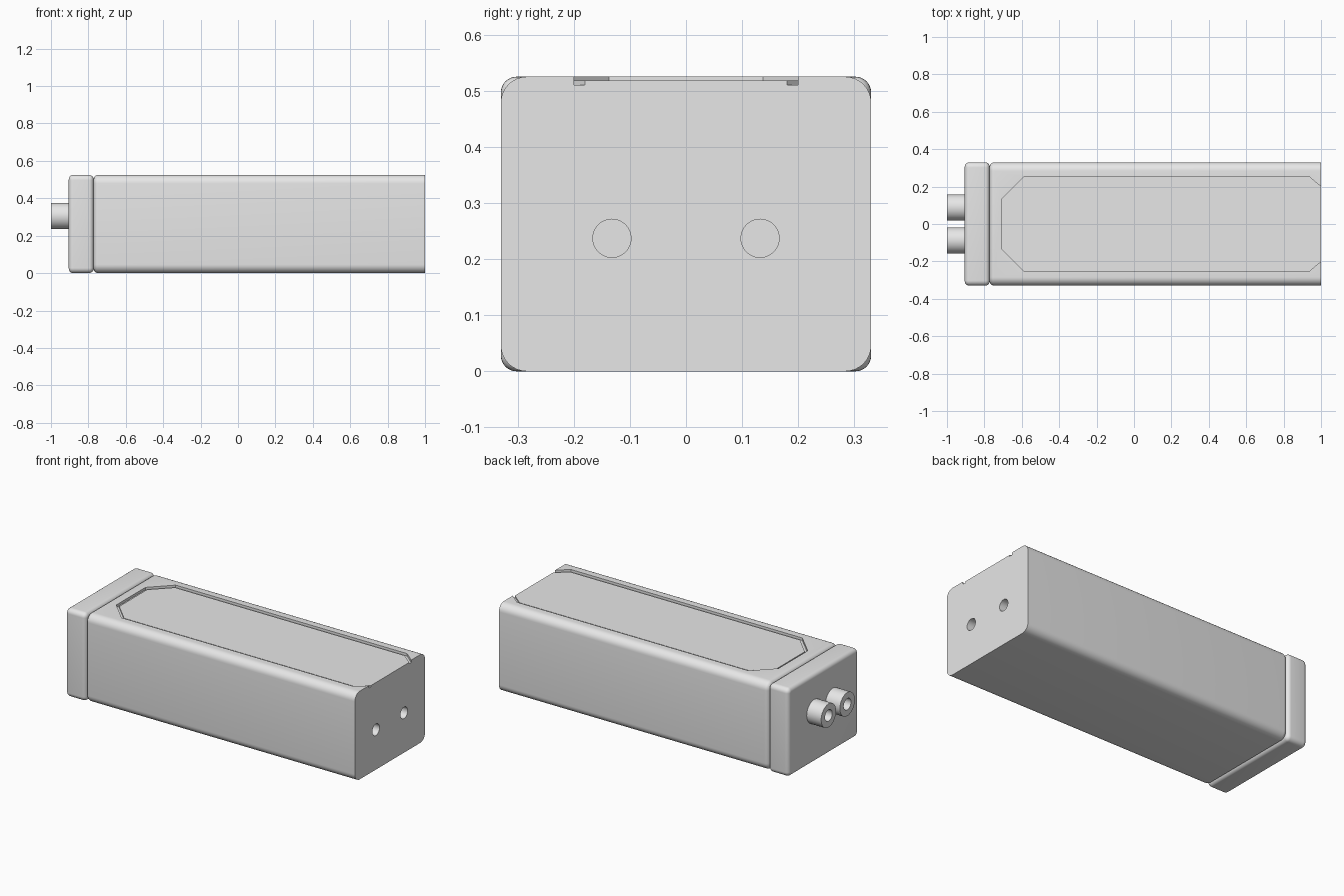
import bpy, bmesh, math
from mathutils import Matrix, Vector

old = bpy.data.objects.get("Cube")
if old:
    bpy.data.objects.remove(old, do_unlink=True)

grey = bpy.data.materials.new("plain_grey")
grey.use_nodes = True
grey.diffuse_color = (0.8, 0.8, 0.8, 1)
grey.node_tree.nodes["Principled BSDF"].inputs["Base Color"].default_value = (0.8, 0.8, 0.8, 1)

WIDTH, HEIGHT = 0.66, 0.525


def finish(bm, name):
    bmesh.ops.recalc_face_normals(bm, faces=bm.faces[:])
    mesh = bpy.data.meshes.new(name)
    bm.to_mesh(mesh)
    bm.free()
    obj = bpy.data.objects.new(name, mesh)
    mesh.materials.append(grey)
    bpy.context.collection.objects.link(obj)
    return obj


def select(obj):
    bpy.ops.object.select_all(action='DESELECT')
    obj.select_set(True)
    bpy.context.view_layer.objects.active = obj


def rounded_block(name, x0, x1, corner, edge, ends):
    """Block along x with round long edges and rounded rims at the given ends."""
    bm = bmesh.new()
    size = Matrix.Diagonal((x1 - x0, WIDTH, HEIGHT, 1))
    place = Matrix.Translation(((x0 + x1) / 2, 0, HEIGHT / 2))
    bmesh.ops.create_cube(bm, size=1, matrix=place @ size)
    long_edges = [e for e in bm.edges
                  if abs(e.verts[0].co.x - e.verts[1].co.x) > 0.01]
    bmesh.ops.bevel(bm, geom=long_edges, offset=corner, segments=8,
                    profile=0.5, affect='EDGES')
    rims = [e for e in bm.edges
            if any(all(abs(v.co.x - x) < 1e-4 for v in e.verts) for x in ends)]
    bmesh.ops.bevel(bm, geom=rims, offset=edge, segments=6,
                    profile=0.5, affect='EDGES')
    return finish(bm, name)


def rod(name, x0, x1, y, z, radius):
    bm = bmesh.new()
    place = Matrix.Translation(((x0 + x1) / 2, y, z)) @ Matrix.Rotation(math.pi / 2, 4, 'Y')
    bmesh.ops.create_cone(bm, cap_ends=True, segments=48, radius1=radius,
                          radius2=radius, depth=x1 - x0, matrix=place)
    return finish(bm, name)


def prism(name, half_outline, z0, z1):
    """Upright prism from an outline mirrored across y = 0."""
    outline = half_outline + [(x, -y) for x, y in reversed(half_outline)]
    bm = bmesh.new()
    face = bm.faces.new([bm.verts.new((x, y, z0)) for x, y in outline])
    new = bmesh.ops.extrude_face_region(bm, geom=[face])["geom"]
    bmesh.ops.translate(bm, vec=Vector((0, 0, z1 - z0)),
                        verts=[v for v in new if isinstance(v, bmesh.types.BMVert)])
    return finish(bm, name)


def cut(obj, cutter):
    cutter.hide_render = True
    mod = obj.modifiers.new("cut", 'BOOLEAN')
    mod.operation, mod.solver, mod.object = 'DIFFERENCE', 'EXACT', cutter
    select(obj)
    bpy.ops.object.modifier_apply(modifier=mod.name)
    bpy.data.objects.remove(cutter, do_unlink=True)


# Main body with a shallow eight-sided recess that runs out of the open end
body = rounded_block("body", -0.772, 1.0, 0.046, 0.025, [-0.772])
recess = [(-0.705, 0.137), (-0.588, 0.254), (0.935, 0.254), (1.06, 0.149)]
cut(body, prism("recess_cutter", recess, 0.51, 0.6))

# Panel sitting in the recess, leaving a narrow groove around it
panel = [(-0.69, 0.131), (-0.582, 0.239), (0.928, 0.239), (1.0, 0.18)]
top_panel = prism("top_panel", panel, 0.505, 0.518)

# End cap
cap = rounded_block("end_cap", -0.905, -0.772, 0.028, 0.024, [-0.905, -0.772])

parts = [body, top_panel, cap]
for side, label in ((1, "left"), (-1, "right")):
    # Blind hole in the open end
    cut(body, rod("hole_cutter", 0.85, 1.1, side * 0.132, 0.237, 0.034))
    # Hollow connector on the cap
    tube = rod(label + "_connector", -1.0, -0.9, side * 0.088, 0.305, 0.07)
    cut(tube, rod("bore_cutter", -1.1, -0.91, side * 0.088, 0.305, 0.034))
    parts.append(tube)

for part in parts:
    select(part)
    bpy.ops.object.shade_smooth_by_angle(angle=math.radians(30))
